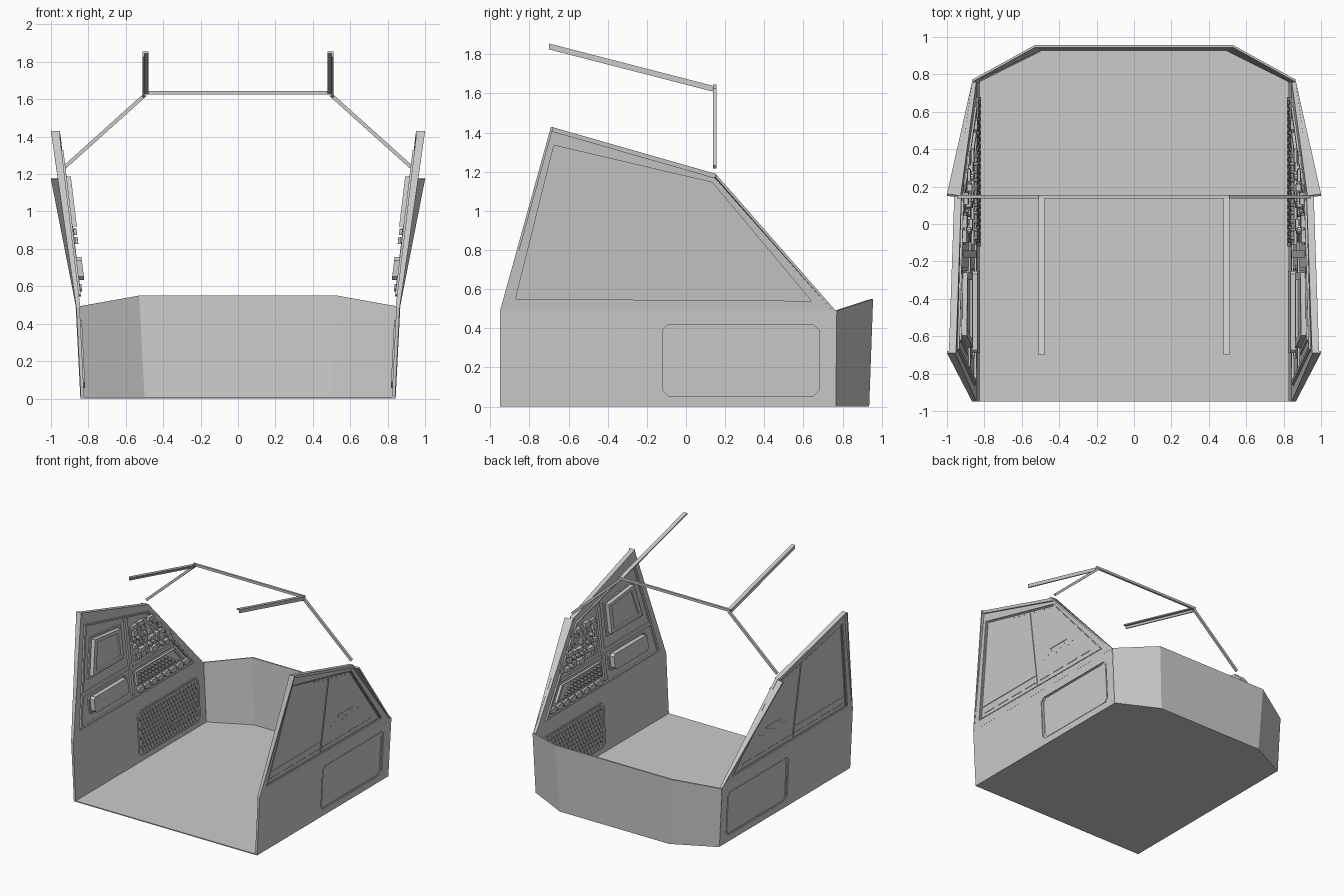
import bpy, bmesh, math, random
from mathutils import Vector

if "Cube" in bpy.data.objects:
    bpy.data.objects.remove(bpy.data.objects["Cube"])

random.seed(4)


def finish(name, bm, mirror=True):
    bmesh.ops.recalc_face_normals(bm, faces=bm.faces[:])
    me = bpy.data.meshes.new(name)
    bm.to_mesh(me)
    bm.free()
    ob = bpy.data.objects.new(name, me)
    bpy.context.collection.objects.link(ob)
    if mirror:
        ob.modifiers.new("Mirror", 'MIRROR').use_mirror_merge = False
    return ob


def wall_x(z):
    # outer face of the side wall: nearly upright below the belt, leaning out above
    return 0.84 + 0.05 * z if z < 0.49 else 0.865 + 0.12 * (z - 0.49)


def slabs(name, parts):
    # each part: (outline in y/z, hole or None, depth from, depth to), depth measured inward
    bm = bmesh.new()
    for outer, hole, d0, d1 in parts:
        loops = [outer] + ([hole] if hole else [])
        caps = []
        for d in (d0, d1):
            caps.append([[bm.verts.new((wall_x(z) - d, y, z)) for y, z in lp] for lp in loops])
        for cap in caps:
            if hole:
                edges = [bm.edges.new((lp[i - 1], lp[i])) for lp in cap for i in range(len(lp))]
                bmesh.ops.triangle_fill(bm, use_beauty=True, edges=edges, normal=(1, 0, 0))
            else:
                bm.faces.new(cap[0])
        for a, b in zip(*caps):
            for i in range(len(a)):
                bm.faces.new((a[i - 1], a[i], b[i], b[i - 1]))
    return finish(name, bm)


def rect(y0, y1, z0, z1, c=0.0):
    if not c:
        return [(y0, z0), (y1, z0), (y1, z1), (y0, z1)]
    return [(y0 + c, z0), (y1 - c, z0), (y1, z0 + c), (y1, z1 - c),
            (y1 - c, z1), (y0 + c, z1), (y0, z1 - c), (y0, z0 + c)]


def disc(y, z, r, n=10):
    return [(y + r * math.cos(2 * math.pi * i / n), z + r * math.sin(2 * math.pi * i / n)) for i in range(n)]


def shrink(pts, s):
    cy = sum(p[0] for p in pts) / len(pts)
    cz = sum(p[1] for p in pts) / len(pts)
    return [(cy + (y - cy) * s, cz + (z - cz) * s) for y, z in pts]


def solid(name, pts, offset, mirror=True):
    # planar polygon swept along an offset
    bm = bmesh.new()
    a = [bm.verts.new(p) for p in pts]
    b = [bm.verts.new(Vector(p) + Vector(offset)) for p in pts]
    bm.faces.new(a)
    bm.faces.new(b)
    for i in range(len(a)):
        bm.faces.new((a[i - 1], a[i], b[i], b[i - 1]))
    return finish(name, bm, mirror)


# floor and faceted nose
low = [(0.84, 0.76), (0.50, 0.93), (-0.50, 0.93), (-0.84, 0.76)]
top = [(0.865, 0.765, 0.49), (0.53, 0.95, 0.55), (-0.53, 0.95, 0.55), (-0.865, 0.765, 0.49)]
solid("floor", [(x, y, 0) for x, y in [(-0.84, -0.95), (0.84, -0.95)] + low], (0, 0, 0.008), False)
bm = bmesh.new()
lo = [bm.verts.new((x, y, 0)) for x, y in low]
hi = [bm.verts.new(p) for p in top]
for i in range(3):
    bm.faces.new((lo[i], lo[i + 1], hi[i + 1], hi[i]))
nose = finish("nose_panels", bm, False)
sol = nose.modifiers.new("Solidify", 'SOLIDIFY')
sol.thickness, sol.offset = 0.012, 0

# lower side wall with hatch opening
hatch = rect(-0.12, 0.68, 0.055, 0.42, 0.03)
slabs("lower_side_wall", [(rect(-0.95, 0.76, 0, 0.4899), hatch, 0, 0.018)])
slabs("side_hatch", [(hatch, None, 0.008, 0.016),
                     (shrink(hatch, 0.97), shrink(hatch, 0.94), 0.003, 0.01),
                     (hatch, shrink(hatch, 0.95), 0.016, 0.026)])
quilt = []
for r in range(9):
    for c in range(21):
        y, z = -0.10 + c * 0.036 + 0.018 * (r % 2) + 0.012, 0.09 + r * 0.0365
        quilt.append(([(y - 0.015, z), (y, z - 0.028), (y + 0.015, z), (y, z + 0.028)], None, 0.014, 0.022))
slabs("hatch_quilting", quilt)

# upper side wall: frame, recessed panel, inner trim
A, B, C, D = (-0.95, 0.49), (-0.69, 1.43), (0.15, 1.19), (0.76, 0.49)
outline = [A, B, C, D]
inset = [(-0.87, 0.55), (-0.675, 1.335), (0.135, 1.145), (0.64, 0.54)]
slabs("upper_wall_frame", [(outline, inset, 0, 0.022)])
slabs("upper_wall_panel", [(inset, None, 0.010, 0.020)])
slabs("panel_trim", [(shrink(inset, 0.985), shrink(inset, 0.95), 0.018, 0.032),
                     (shrink(inset, 0.98), shrink(inset, 0.965), 0.004, 0.012)])
slabs("panel_dividers", [(rect(-0.178, -0.142, 0.58, 1.19), None, 0.018, 0.034),
                         (rect(-0.80, -0.178, 0.79, 0.82), None, 0.018, 0.03),
                         (rect(-0.142, 0.40, 0.765, 0.79), None, 0.018, 0.03),
                         (rect(-0.165, -0.155, 0.57, 1.2), None, 0.004, 0.012),
                         (rect(-0.83, -0.165, 0.645, 0.655), None, 0.005, 0.012),
                         (rect(0.03, 0.23, 0.797, 0.803), None, 0.005, 0.012)])

# rivets and slots on the outside
marks = [(rect(y, y + 0.12, 0.588, 0.596), None, 0.006, 0.012) for y in [-0.81 + 0.17 * i for i in range(8)]]
marks += [(disc(-0.05 + 0.05 * i, 0.74 + 0.02 * (i % 3), 0.005, 6), None, 0.006, 0.012) for i in range(8)]
marks += [(disc(-0.35 + 0.06 * i, 1.235 - 0.0141 * i, 0.005, 6), None, 0.006, 0.012) for i in range(8)]
slabs("outer_rivets", marks)

# inner boxes and pads at the front of the panel
box = [(-0.70, 0.90), (-0.62, 1.21), (-0.23, 1.17), (-0.23, 0.90)]
slabs("upper_locker", [(box, shrink(box, 0.9), 0.018, 0.03),
                       (shrink(box, 0.86), shrink(box, 0.68), 0.018, 0.055),
                       (shrink(box, 0.68), None, 0.018, 0.042)])
pad = rect(-0.72, -0.22, 0.625, 0.765, 0.02)
slabs("lower_locker", [(pad, shrink(pad, 0.93), 0.018, 0.03),
                       (shrink(pad, 0.88), None, 0.018, 0.06)])

# instrument cluster, console and switches
gear = [(rect(-0.11, 0.21, 0.98, 1.10, 0.015), None, 0.018, 0.026)]
for row in range(6):
    z = 0.825 + row * 0.05
    y = -0.10
    while y < 0.36 - (z - 0.82) * 0.75:
        w = random.uniform(0.025, 0.07)
        d = random.uniform(0.03, 0.055)
        if random.random() < 0.35:
            gear.append((disc(y + 0.018, z + 0.018, 0.018), None, 0.018, d))
            w = 0.036
        else:
            gear.append((rect(y, y + w, z, z + random.uniform(0.025, 0.042)), None, 0.018, d))
        y += w + 0.012
slabs("instrument_cluster", gear)
console = [(-0.11, 0.635), (-0.11, 0.745), (0.40, 0.745), (0.49, 0.635)]
buttons = [(console, shrink(console, 0.92), 0.018, 0.04), (shrink(console, 0.92), None, 0.018, 0.032)]
for r in range(3):
    for c in range(11 - r):
        buttons.append((disc(-0.075 + c * 0.044, 0.66 + r * 0.03, 0.010, 8), None, 0.03, 0.055))
slabs("switch_console", buttons)
slabs("lower_switch_row", [(rect(y, y + 0.07, 0.572, 0.612, 0.01), None, 0.018, 0.042)
                           for y in [-0.10 + 0.085 * i for i in range(8)]])

# outward flanges on the slanted wall edges and the top rail
solid("rear_edge_flange", [(0.865, 0.765, 0.49), (wall_x(1.18), 0.155, 1.18), (1.0, 0.16, 1.18)],
      (0, -0.01, -0.008))
solid("front_edge_flange", [(0.865, -0.95, 0.49), (wall_x(1.43), -0.69, 1.43), (1.0, -0.69, 1.43)],
      (0, 0.012, -0.003))
slabs("wall_top_rail", [([B, C, (0.15, 1.165), (-0.685, 1.405)], None, -0.012, 0.026)])

# roof arch and roof rails
for name, p, q in [("arch_side_bar", (0.94, 1.225), (0.495, 1.625)), ("arch_top_bar", (0.51, 1.635), (-0.51, 1.635))]:
    n = Vector((p[1] - q[1], q[0] - p[0])).normalized() * 0.01
    pts = [(p[0] + n[0], 0.137, p[1] + n[1]), (q[0] + n[0], 0.137, q[1] + n[1]),
           (q[0] - n[0], 0.137, q[1] - n[1]), (p[0] - n[0], 0.137, p[1] - n[1])]
    solid(name, pts, (0, 0.018, 0), name == "arch_side_bar")
run = (0, 0.835, -0.215)
solid("roof_rail_angle", [(0.478, -0.70, 1.855), (0.51, -0.70, 1.855), (0.51, -0.70, 1.825),
                          (0.50, -0.70, 1.825), (0.50, -0.70, 1.845), (0.478, -0.70, 1.845)], run)
